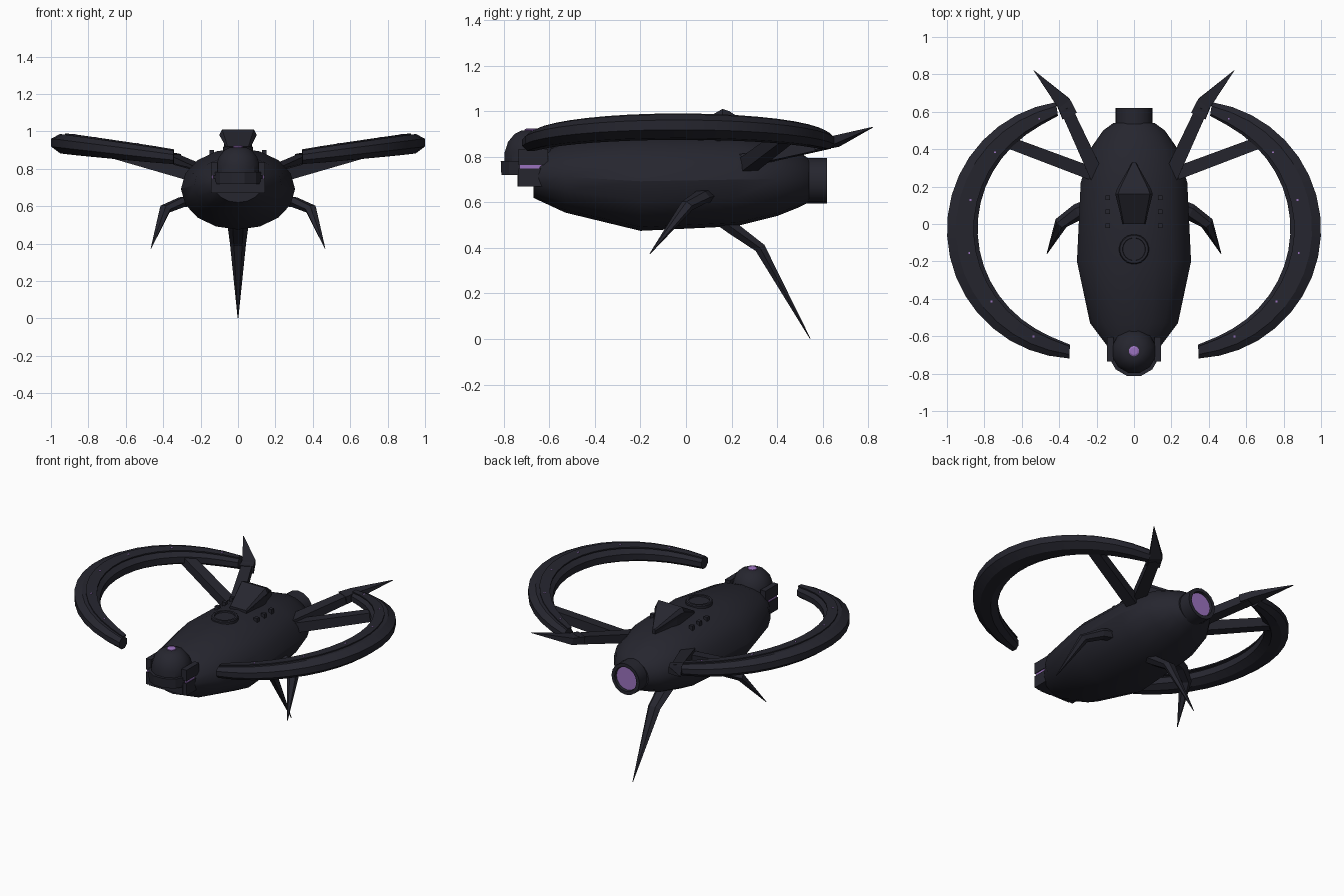
import bpy, bmesh, math
from mathutils import Vector as V

if "Cube" in bpy.data.objects:
    bpy.data.objects.remove(bpy.data.objects["Cube"])


def material(name, rgb):
    m = bpy.data.materials.new(name)
    m.diffuse_color = (*rgb, 1)
    m.use_nodes = True
    m.node_tree.nodes["Principled BSDF"].inputs["Base Color"].default_value = m.diffuse_color
    return m


DARK = material("dark_metal", (0.019, 0.019, 0.028))
GLOW = material("purple_glow", (0.33, 0.17, 0.52))


def loft(name, sections, mat=DARK, smooth=True, mirror=False):
    """Skin a list of equal-length loops, capping both ends."""
    for s in ((1, -1) if mirror else (1,)):
        bm = bmesh.new()
        loops = [[bm.verts.new((p[0] * s, p[1], p[2])) for p in sec] for sec in sections]
        n = len(loops[0])
        for a, b in zip(loops, loops[1:]):
            for i in range(n):
                j = (i + 1) % n
                bm.faces.new((a[i], a[j], b[j], b[i]))
        bm.faces.new(loops[0])
        bm.faces.new(loops[-1])
        bmesh.ops.recalc_face_normals(bm, faces=bm.faces)
        full = name + (("_right" if s > 0 else "_left") if mirror else "")
        me = bpy.data.meshes.new(full)
        bm.to_mesh(me)
        bm.free()
        ob = bpy.data.objects.new(full, me)
        bpy.context.collection.objects.link(ob)
        me.materials.append(mat)
        if smooth:
            bpy.ops.object.select_all(action='DESELECT')
            ob.select_set(True)
            bpy.context.view_layer.objects.active = ob
            bpy.ops.object.shade_smooth_by_angle(angle=math.radians(30))


def ngon(n, phase=0.0):
    return [(math.cos(2 * math.pi * (i + phase) / n), math.sin(2 * math.pi * (i + phase) / n)) for i in range(n)]


def box(name, lo, hi, mat=DARK, mirror=False):
    c = [(lo[0], lo[1]), (hi[0], lo[1]), (hi[0], hi[1]), (lo[0], hi[1])]
    loft(name, [[(x, y, z) for x, y in c] for z in (lo[2], hi[2])], mat, False, mirror)


def limb(name, pts, n=6, mirror=False):
    """Tapered limb; each point is (position, half width, half height)."""
    secs = []
    for i, (p, w, h) in enumerate(pts):
        d = V(pts[min(i + 1, len(pts) - 1)][0]) - V(pts[max(i - 1, 0)][0])
        d.normalize()
        side = d.cross(V((0, 0, 1))).normalized()
        up = side.cross(d)
        secs.append([V(p) + side * c * w + up * s * h for c, s in ngon(n, 0.5 if n == 4 else 0)])
    loft(name, secs, DARK, False, mirror)


def turned(name, cx, cy, profile, n, mat=DARK, smooth=True):
    """Upright lathe from (radius, z) pairs."""
    loft(name, [[(cx + c * r, cy + s * r, z) for c, s in ngon(n, 0.5)] for r, z in profile], mat, smooth)


# Hull: elliptical sections along y (y, half width, bottom, top)
hull = [(-.67, .13, .62, .81), (-.53, .235, .555, .87), (-.2, .305, .475, .91),
        (.22, .285, .495, .905), (.4, .235, .54, .865), (.5, .165, .58, .82), (.54, .11, .60, .79)]
loft("hull", [[(c * rx, y, (a + b) / 2 + s * (b - a) / 2) for c, s in ngon(16)] for y, rx, a, b in hull])

# Rear thruster with recessed glowing disc
loft("thruster", [[(c * r, y, .695 + s * r) for c, s in ngon(16)]
                  for y, r in ((.5, .1), (.62, .1), (.62, .078), (.595, .075))])
loft("thruster_glow", [[(c * .075, y, .695 + s * .075) for c, s in ngon(16)] for y in (.596, .604)], GLOW)

# Dorsal fin, hatch and rivets
fin = []
for y, prof in ((0, ((.055, .87), (.058, .895), (.06, .91), (.055, .918))),
                (.16, ((.07, .87), (.075, .94), (.1, .98), (.085, 1.01))),
                (.19, ((.065, .87), (.07, .94), (.09, .975), (.075, 1.0))),
                (.33, ((.01, .84), (.01, .88), (.01, .90), (.008, .91)))):
    fin.append([(x, y, z) for x, z in prof] + [(-x, y, z) for x, z in reversed(prof)])
loft("dorsal_fin", fin, DARK, False)
turned("hatch", 0, -.135, [(.08, .87), (.08, .916), (.075, .922), (.062, .922), (.06, .914)], 20)
for k, y in enumerate((-.01, .065, .14)):
    box(f"rivet_{k}", (.128, y - .012, .86), (.152, y + .012, .9), DARK, True)

# Head: dome, collar, lower jaw, side plates, lens and slits
turned("head_dome", 0, -.68, [(.12, .77), (.12, .82), (.105, .865), (.075, .9), (.045, .915)], 12)
turned("head_lens", 0, -.68, [(.028, .91), (.028, .92), (.02, .925)], 10, GLOW)
turned("head_collar", 0, -.68, [(.135, .72), (.138, .782)], 12, DARK, False)
box("head_jaw", (-.12, -.74, .67), (.12, -.6, .73))
box("side_plate_lower", (.11, -.735, .67), (.145, -.59, .748), DARK, True)
box("side_plate_upper", (.11, -.735, .764), (.145, -.605, .835), DARK, True)
box("side_slit", (.132, -.73, .748), (.14, -.61, .764), GLOW, True)

# Curved wing arms: tapered octagon tubes on tilted arcs, with a raised strip
CX, CY = .31, -.03


def arc(r, a):
    x = CX + r * math.cos(a)
    return x, CY + r * math.sin(a), .93 - .12 * (.915 - x)


tube, strip = [], []
STEPS = 18
for i in range(STEPS + 1):
    t = i / STEPS
    a = math.radians(-87 + t * 168)
    k = math.sin(math.pi * t) ** 0.7
    w, h = .037 + .045 * k, .036 + .016 * k
    rc = .69 - w
    sec = []
    for c, s in ngon(8, 0.5):
        x, y, z = arc(rc + c * w * 1.08, a)
        sec.append((x, y, z + s * h * 1.08))
    tube.append(sec)
    sec = []
    for r, dz in ((-.75, .0), (.1, .0), (.1, .008), (-.75, .008)):
        x, y, z = arc(rc + r * w, a)
        sec.append((x, y, z + h - .001 + dz))
    strip.append(sec)
    # small lights set in the strip
    if i % 3 == 2:
        x, y, z = arc(rc - .3 * w, a)
        box(f"arm_light_{i}", (x - .005, y - .005, z + h), (x + .005, y + .005, z + h + .009), GLOW, True)
loft("wing_arm", tube, DARK, True, True)
loft("wing_strip", strip, DARK, False, True)

# Struts joining the arms to the hull, and the rear spikes
limb("strut_rear", [((.19, .24, .78), .055, .04), ((.365, .62, .86), .045, .035)], 4, True)
limb("strut_side", [((.2, .26, .755), .05, .045), ((.68, .44, .89), .045, .04)], 4, True)
limb("rear_spike", [((.345, .58, .855), .06, .035), ((.375, .645, .865), .055, .03),
                    ((.535, .82, .93), .002, .002)], 4, True)

# Side legs and belly spike
limb("side_leg", [((.22, .09, .63), .05, .035), ((.3, .065, .622), .045, .03),
                  ((.39, .005, .585), .036, .028), ((.465, -.158, .375), .002, .002)], 6, True)
limb("belly_spike", [((0, .12, .55), .06, .035), ((0, .2, .49), .055, .033),
                     ((0, .325, .40), .043, .027), ((0, .545, .002), .002, .002)], 6)
